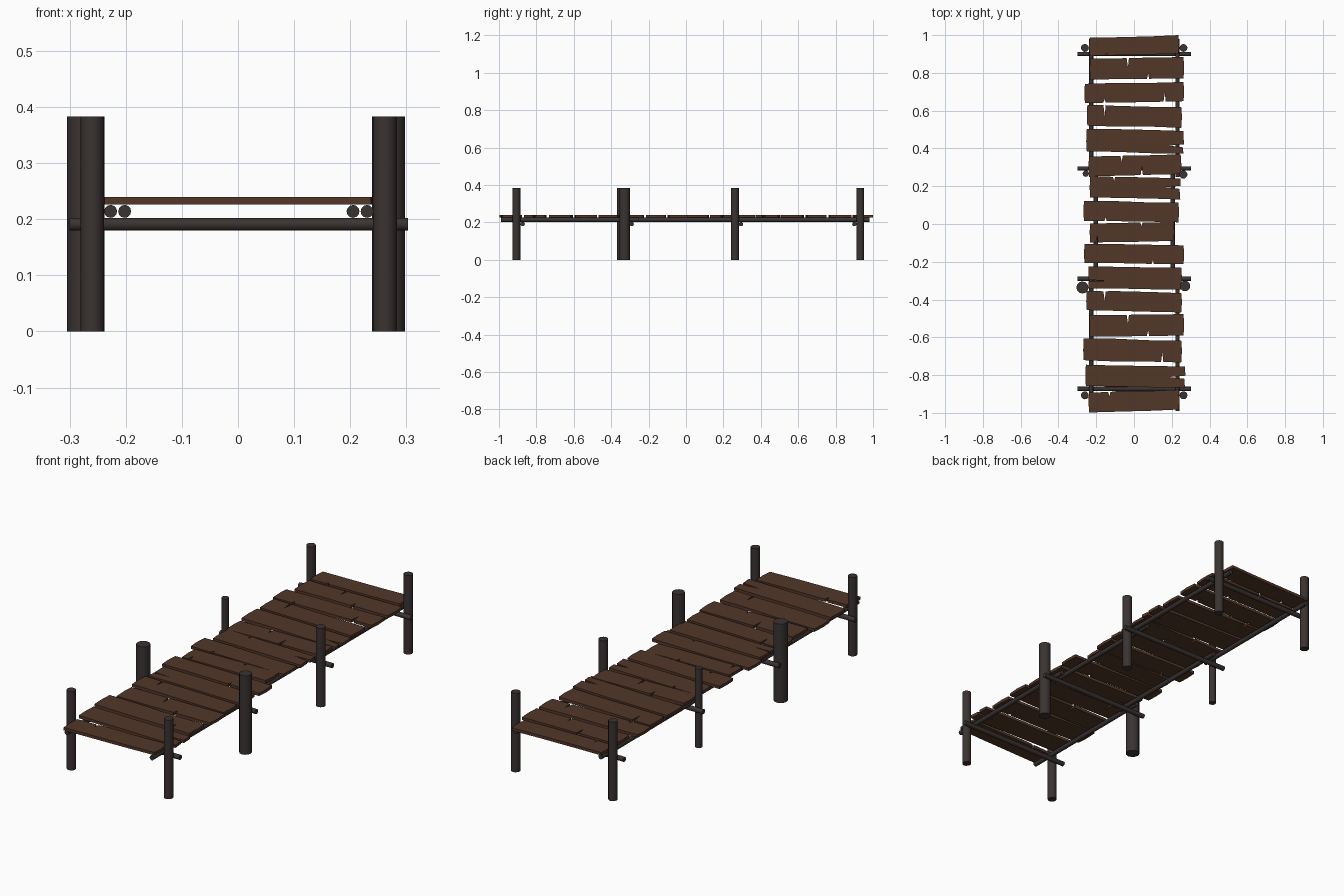
import bpy, bmesh, random
from mathutils import Vector

if "Cube" in bpy.data.objects:
    bpy.data.objects.remove(bpy.data.objects["Cube"])

random.seed(4)


def material(name, rgb):
    m = bpy.data.materials.new(name)
    m.diffuse_color = (*rgb, 1)
    m.use_nodes = True
    m.node_tree.nodes["Principled BSDF"].inputs["Base Color"].default_value = m.diffuse_color
    return m


PLANK = material("brown_wood", (0.085, 0.038, 0.022))
DARK = material("dark_wood", (0.042, 0.033, 0.031))


def log(name, a, b, r):
    """Round timber between two points."""
    a, b = Vector(a), Vector(b)
    bpy.ops.mesh.primitive_cylinder_add(vertices=12, radius=r, depth=(b - a).length,
                                        location=(a + b) / 2)
    o = bpy.context.object
    o.name = name
    o.rotation_euler = (b - a).to_track_quat('Z', 'Y').to_euler()
    o.data.materials.append(DARK)
    bpy.ops.object.shade_smooth_by_angle(angle=0.7)


def plank(name, x0, x1, top, bot, tilt, cuts):
    """Plank outline with wedge-shaped cracks, extruded upward."""
    def along(edge, xs, y_edge, sign):
        # corner points, two worn middle points and any cracks, left to right
        pts = [(x0, y_edge - tilt), (x1, y_edge + tilt)]
        line = lambda x: y_edge - tilt + 2 * tilt * (x - x0) / (x1 - x0)
        for f in (0.3, 0.7):
            x = x0 + f * (x1 - x0)
            if all(abs(x - c[1]) > 0.03 for c in cuts):
                pts.append((x, line(x) + random.uniform(-.003, .003)))
        for e, x, d in cuts:
            if e == edge:
                pts += [(x - .007, line(x)), (x, line(x) - sign * d), (x + .005, line(x))]
        return sorted(pts)

    upper = along('T', x0, top, 1)
    lower = along('B', x0, bot, -1)
    mid = (top + bot) / 2
    right, left = [(x1 + .004, mid)], [(x0 - .003, mid)]
    for e, y, d in cuts:                      # splits running in from the ends
        if e == 'R':
            right = [(x1 - .004, y - .009), (x1 - d, y), (x1 + .002, y + .007)]
        if e == 'L':
            left = [(x0, y + .004), (x0 + d, y), (x0, y - .004)]
    outline = lower + right + upper[::-1] + left
    bm = bmesh.new()
    face = bm.faces.new([bm.verts.new((x, y, 0.226)) for x, y in outline])
    ext = bmesh.ops.extrude_face_region(bm, geom=[face])
    verts = [g for g in ext['geom'] if isinstance(g, bmesh.types.BMVert)]
    bmesh.ops.translate(bm, verts=verts, vec=(0, 0, 0.014))
    bmesh.ops.recalc_face_normals(bm, faces=bm.faces)
    me = bpy.data.meshes.new(name)
    bm.to_mesh(me)
    bm.free()
    me.materials.append(PLANK)
    bpy.context.collection.objects.link(bpy.data.objects.new(name, me))


# posts: x, y, radius
posts = [(-.26, .932, .021), (.262, .932, .021), (-.255, .267, .017), (.261, .262, .022),
         (-.273, -.336, .032), (.27, -.328, .028), (-.26, -.907, .021), (.262, -.907, .021)]
for i, (x, y, r) in enumerate(posts):
    log(f"post_{i + 1}", (x, y, 0), (x, y, .383), r)

# cross beams beside the posts
for i, y in enumerate((.9, .294, -.29, -.873)):
    log(f"cross_beam_{i + 1}", (-.3, y, .191), (.303, y, .191), .0115)

# stringers: outer pair at both ends, inner pair overlapping in the middle
for side, outer, inner in (("left", -.227, -.202), ("right", .23, .205)):
    for part, x, ya, yb in (("back", outer, .25, .98), ("middle", inner, -.34, .34),
                            ("front", outer, -.99, -.25)):
        log(f"stringer_{side}_{part}", (x, ya, .214), (x, yb, .214), .0115)

# planks from back to front: x min, x max, y back, y front, tilt
planks = [(-.235, .235, .993, .897, .007), (-.232, .262, .880, .767, .004),
          (-.26, .262, .747, .645, .005), (-.247, .25, .625, .515, -.006),
          (-.25, .262, .498, .378, -.006), (-.238, .247, .363, .258, .006),
          (-.232, .245, .247, .135, -.006), (-.265, .235, .118, .013, -.004),
          (-.232, .21, .007, -.093, .005), (-.262, .262, -.11, -.21, -.003),
          (-.24, .25, -.228, -.345, -.003), (-.25, .25, -.36, -.462, -.006),
          (-.234, .262, -.48, -.593, .003), (-.266, .25, -.611, -.727, -.006),
          (-.255, .27, -.75, -.862, -.005), (-.238, .237, -.885, -.99, .008)]
cracks = {0: [('B', -.145, .015)], 1: [('T', -.032, .05), ('B', .075, .028)],
          2: [('B', -.155, .02), ('B', .163, .045)], 3: [('T', -.155, .055)],
          4: [('R', .415, .08)], 5: [('T', -.065, .03), ('B', .042, .05)],
          6: [('R', .195, .08), ('T', -.105, .02)], 7: [('B', -.15, .02)],
          8: [('T', .04, .02), ('B', -.195, .035)], 9: [('B', .1, .02)],
          10: [('L', -.3, .09)], 11: [('T', -.155, .05)],
          12: [('T', -.032, .05), ('B', .075, .028)], 13: [('B', .15, .05)],
          14: [('R', -.81, .09)], 15: [('T', -.13, .025)]}
for i, p in enumerate(planks):
    plank(f"plank_{i + 1}", *p, cracks.get(i, []))
